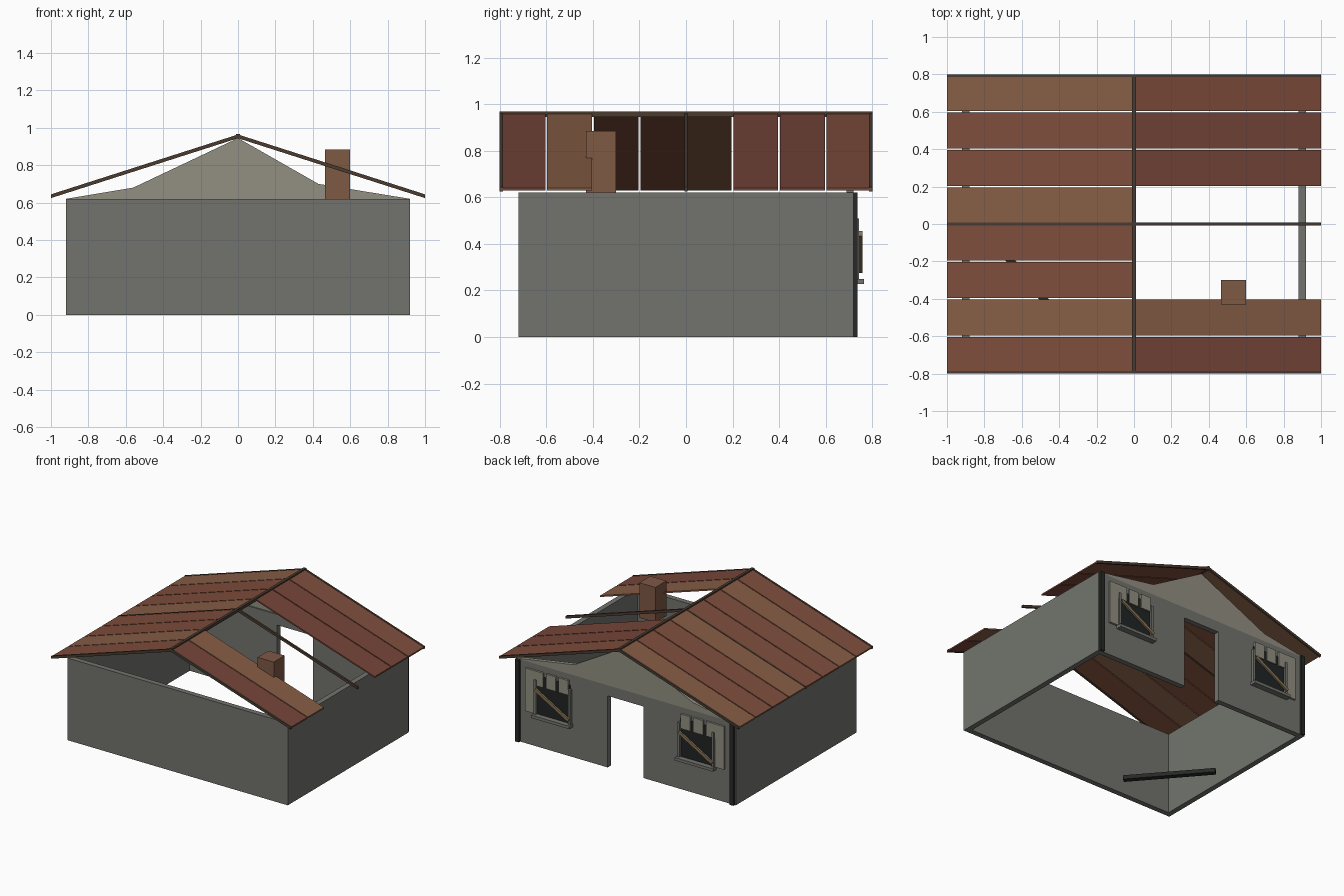
import bpy, bmesh, math
from mathutils import Matrix

if "Cube" in bpy.data.objects:
    bpy.data.objects.remove(bpy.data.objects["Cube"])


def material(name, r, g, b):
    m = bpy.data.materials.new(name)
    m.diffuse_color = (r, g, b, 1)
    m.use_nodes = True
    m.node_tree.nodes["Principled BSDF"].inputs["Base Color"].default_value = m.diffuse_color
    return m


STONE = material("stone_grey", 0.17, 0.175, 0.155)
PALE = material("weathered_board", 0.29, 0.28, 0.22)
DARK = material("dark_timber", 0.02, 0.022, 0.02)
GLASS = material("dark_glass", 0.015, 0.018, 0.018)
RAFTER = material("rafter_brown", 0.07, 0.045, 0.03)
SLAT = material("slat_brown", 0.24, 0.17, 0.09)
BRICK = material("brick_brown", 0.21, 0.10, 0.06)
TILES = [material("tile_light", 0.24, 0.11, 0.06),
         material("tile_mid", 0.21, 0.075, 0.045),
         material("tile_dark", 0.18, 0.06, 0.04)]


def finish(name, bm, mat):
    bmesh.ops.recalc_face_normals(bm, faces=bm.faces)
    me = bpy.data.meshes.new(name)
    bm.to_mesh(me)
    bm.free()
    ob = bpy.data.objects.new(name, me)
    bpy.context.collection.objects.link(ob)
    me.materials.append(mat)
    return ob


def box(name, x0, x1, y0, y1, z0, z1, mat):
    bm = bmesh.new()
    bmesh.ops.create_cube(bm, size=1)
    bm.transform(Matrix.Translation(((x0 + x1) / 2, (y0 + y1) / 2, (z0 + z1) / 2))
                 @ Matrix.Diagonal((abs(x1 - x0), y1 - y0, z1 - z0, 1)))
    return finish(name, bm, mat)


def profile(name, pts, y0, y1, mat):
    """Extrude an x-z outline along y."""
    bm = bmesh.new()
    face = bm.faces.new([bm.verts.new((x, y0, z)) for x, z in pts])
    new = bmesh.ops.extrude_face_region(bm, geom=[face])["geom"]
    bmesh.ops.translate(bm, vec=(0, y1 - y0, 0),
                        verts=[v for v in new if isinstance(v, bmesh.types.BMVert)])
    return finish(name, bm, mat)


# Walls: three plain, the back one with a doorway
W, D, H, T = 0.92, 0.72, 0.62, 0.04
box("front_wall", -W, W, -D, -D + T, 0, H, STONE)
for s, side in ((-1, "left"), (1, "right")):
    box(side + "_wall", s * (W - T), s * W, -D + T, D - T, 0, H, STONE)
profile("back_wall", [(-W, 0), (-0.15, 0), (-0.15, 0.54), (0.15, 0.54),
                      (0.15, 0), (W, 0), (W, H), (-W, H)], D - T, D, STONE)

# Sagging gable above the back wall
profile("back_gable", [(-W, H), (W, H), (0.43, 0.70), (0, 0.945), (-0.56, 0.68)],
        D - 0.03, D, PALE)

# Corner posts and windows on the back wall
for s, side in ((-1, "left"), (1, "right")):
    box(side + "_corner_post", s * 0.88, s * 0.912, D - 0.002, 0.737, 0, H, DARK)
    box(side + "_window_pane", s * 0.46, s * 0.74, D, 0.726, 0.25, 0.54, GLASS)
    box(side + "_window_sill", s * 0.44, s * 0.76, D, 0.765, 0.228, 0.25, STONE)
    for i, x in enumerate((0.448, 0.734)):
        box(f"{side}_window_jamb_{i}", s * x, s * (x + 0.018), D, 0.743, 0.25, 0.51, STONE)
    for i in range(3):
        x = 0.47 + i * 0.105
        box(f"{side}_window_head_board_{i}", s * x, s * (x + 0.08), D, 0.735, 0.465, 0.575, PALE)
    box(side + "_shutter", s * 0.755, s * 0.83, D, 0.735, 0.25, 0.575, PALE)
    # diagonal slat nailed across, leaning the same way on both windows
    c = s * 0.6
    profile(side + "_window_slat", [(c - 0.14, 0.275), (c + 0.14, 0.435),
                                    (c + 0.13, 0.455), (c - 0.15, 0.295)], 0.743, 0.757, SLAT)


# Roof pieces follow the slope from ridge to eave
def slope(name, s, y0, y1, low, high, mat):
    profile(name, [(0, 0.95 + low), (s, 0.63 + low), (s, 0.63 + high), (0, 0.95 + high)],
            y0, y1, mat)


shades = {-1: (1, 0, 1, 1, 0, 1, 1, 0), 1: (2, 0, None, None, None, 2, 2, 1)}
for s, side in ((-1, "left"), (1, "right")):
    for i, shade in enumerate(shades[s]):
        if shade is not None:
            y = -0.8 + 0.2 * i
            slope(f"{side}_roof_panel_{i}", s, y + 0.004, y + 0.196, 0, 0.011, TILES[shade])
    for i, y in enumerate((-0.793, 0, 0.793)):
        slope(f"{side}_rafter_{i}", s, y - 0.007, y + 0.007, -0.006, 0.014, RAFTER)
box("ridge_beam", -0.01, 0.01, -0.8, 0.8, 0.945, 0.968, RAFTER)

# Chimney
box("chimney", 0.465, 0.60, -0.43, -0.30, 0.62, 0.885, BRICK)

# Fallen beam on the ground inside
beam = box("fallen_beam", -0.32, 0.32, -0.02, 0.02, -0.015, 0.015, DARK)
beam.location = (-0.57, -0.30, 0.015)
beam.rotation_euler.z = math.atan2(0.485, -0.42)
